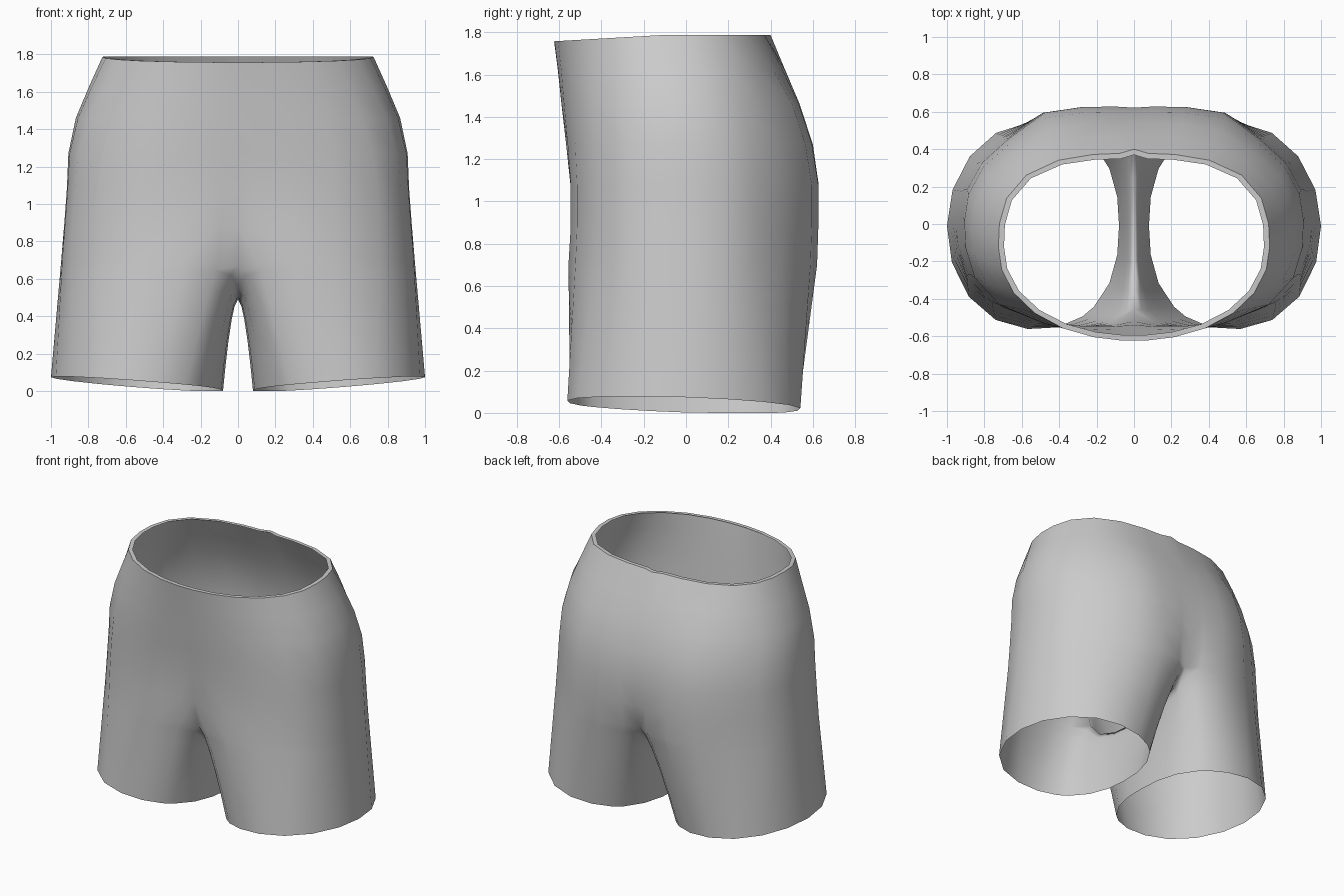
import bpy, bmesh, math

if "Cube" in bpy.data.objects:
    bpy.data.objects.remove(bpy.data.objects["Cube"])

# angles round the outer half, front centre to back centre (denser at the seams)
ANGLES = [0, 6, 17, 31, 46, 61, 76, 90, 104, 119, 134, 149, 163, 174, 180]
N = len(ANGLES) - 1
INNER = 5       # points along the inner thigh between the centre ends


def outer_arc(z, half, front, back, nf, nb):
    """Half of a rounded section, front centre to back centre."""
    yc, ry = (front + back) / 2, (back - front) / 2
    pts = []
    for j, deg in enumerate(ANGLES):
        a = math.radians(deg)
        s, c = abs(math.sin(a)), math.cos(a)
        n = nf if c > 0 else nb
        r = (s ** n + abs(c) ** n) ** (-1 / n)
        pts.append([half * r * s if 0 < j < N else 0.0, yc - ry * r * c, z])
    return pts


# height, half width, front y, back y, front and back squareness
levels = [
    (1.78, 0.725, -0.624, 0.378, 2.1, 2.8),
    (1.62, 0.80, -0.606, 0.470, 2.25, 2.4),
    (1.46, 0.867, -0.589, 0.538, 2.45, 2.2),
    (1.27, 0.907, -0.567, 0.600, 2.8, 2.12),
    (1.08, 0.915, -0.550, 0.630, 3.1, 2.1),
    (0.88, 0.93, -0.550, 0.630, 3.1, 2.1),
    (0.70, 0.945, -0.562, 0.624, 2.95, 2.15),
]
rows = [outer_arc(*v) for v in levels]

# broad flat seat
for row, v in zip(rows[2:], levels[2:]):
    for j, drop in ((N - 1, 0.0), (N - 2, 0.004), (N - 3, 0.035)):
        row[j][1] = max(row[j][1], v[3] - drop)
# waist dips at the front and has a small peak at the centre back
for p in rows[0]:
    p[2] += 0.008 - 0.03 * max(0, -p[1] - 0.1) / 0.52
rows[0][N][1] += 0.022
# centre seam sinks in towards the crotch
for row, df, db in ((rows[4], 0.01, 0.008), (rows[5], 0.03, 0.025), (rows[6], 0.10, 0.08)):
    row[0][1] += df
    row[N][1] -= db
    row[1][1] += df * 0.3
    row[N - 1][1] -= db * 0.3
rows[6][0][2], rows[6][N][2] = 0.67, 0.69

# crotch seam, back to front under the body
seam = [(0.44, 0.58), (0.25, 0.51), (0.02, 0.49), (-0.20, 0.505), (-0.36, 0.56)]
top_ring = rows[6] + [[0.0, y, z] for y, z in seam]

# leg opening
hem = []
for k in range(N + 1 + INNER):
    deg = -42 + 264 * ANGLES[k] / 180 if k <= N else 222 + 96 * (k - N) / (INNER + 1)
    a = math.radians(deg)
    s, c = math.sin(a), math.cos(a)
    n = 2.38 if s < 0 else 2.08 if c > 0 else 1.98
    r = (abs(s) ** n + abs(c) ** n) ** (-1 / n)
    x, y = 0.54 + 0.46 * r * s, -0.01 - 0.552 * r * c
    hem.append([x, y, max(0.0, 0.038 + 0.036 * s - 0.018 * y / 0.55)])

bm = bmesh.new()


def add(pts):
    return [bm.verts.new(p) for p in pts]


def bridge(a, b, closed=False):
    count = len(a)
    for i in range(count if closed else count - 1):
        j = (i + 1) % count
        bm.faces.new((a[i], b[i], b[j], a[j]))


# body, waist to hips
body = [add(r) for r in rows[:6]]
last = add(top_ring)
for a, b in zip(body, body[1:]):
    bridge(a, b)
bridge(body[-1], last[:N + 1])

# leg, crotch to hem: the inner thigh drops away steeply from the seam
for t in (0.08, 0.22, 0.45, 0.72, 1.0):
    ring = []
    for k, (p, q) in enumerate(zip(top_ring, hem)):
        inner = k > N or k in (0, N)
        tx = t ** (0.57 if k > N else 0.7 if inner else 0.85 if k in (1, N - 1) else 1.0)
        ring.append((p[0] + (q[0] - p[0]) * tx,
                     p[1] + (q[1] - p[1]) * (t ** 0.8 if inner else t),
                     p[2] + (q[2] - p[2]) * t))
    ring = add(ring)
    bridge(last, ring, True)
    last = ring

# thin lip round the waist
lip = []
for p in rows[0]:
    d = math.hypot(p[0], p[1] + 0.12)
    f = 1 - 0.03 / d
    lip.append((p[0] * f, -0.12 + (p[1] + 0.12) * f, p[2]))
bridge(add(lip), body[0])
for a, b in zip(body[0], body[0][1:]):
    bm.edges.get((a, b)).smooth = False

for f in bm.faces:
    f.smooth = True
bm.normal_update()
if sum(f.normal.x * f.calc_center_median().x for f in bm.faces) < 0:
    bmesh.ops.reverse_faces(bm, faces=bm.faces[:])

mesh = bpy.data.meshes.new("shorts")
bm.to_mesh(mesh)
bm.free()
shorts = bpy.data.objects.new("shorts", mesh)
bpy.context.collection.objects.link(shorts)

cloth = bpy.data.materials.new("grey cloth")
cloth.diffuse_color = (0.6, 0.6, 0.6, 1)
cloth.use_nodes = True
cloth.node_tree.nodes["Principled BSDF"].inputs["Base Color"].default_value = cloth.diffuse_color
mesh.materials.append(cloth)

mirror = shorts.modifiers.new("mirror", 'MIRROR')
mirror.use_clip = True
mirror.merge_threshold = 0.0005
